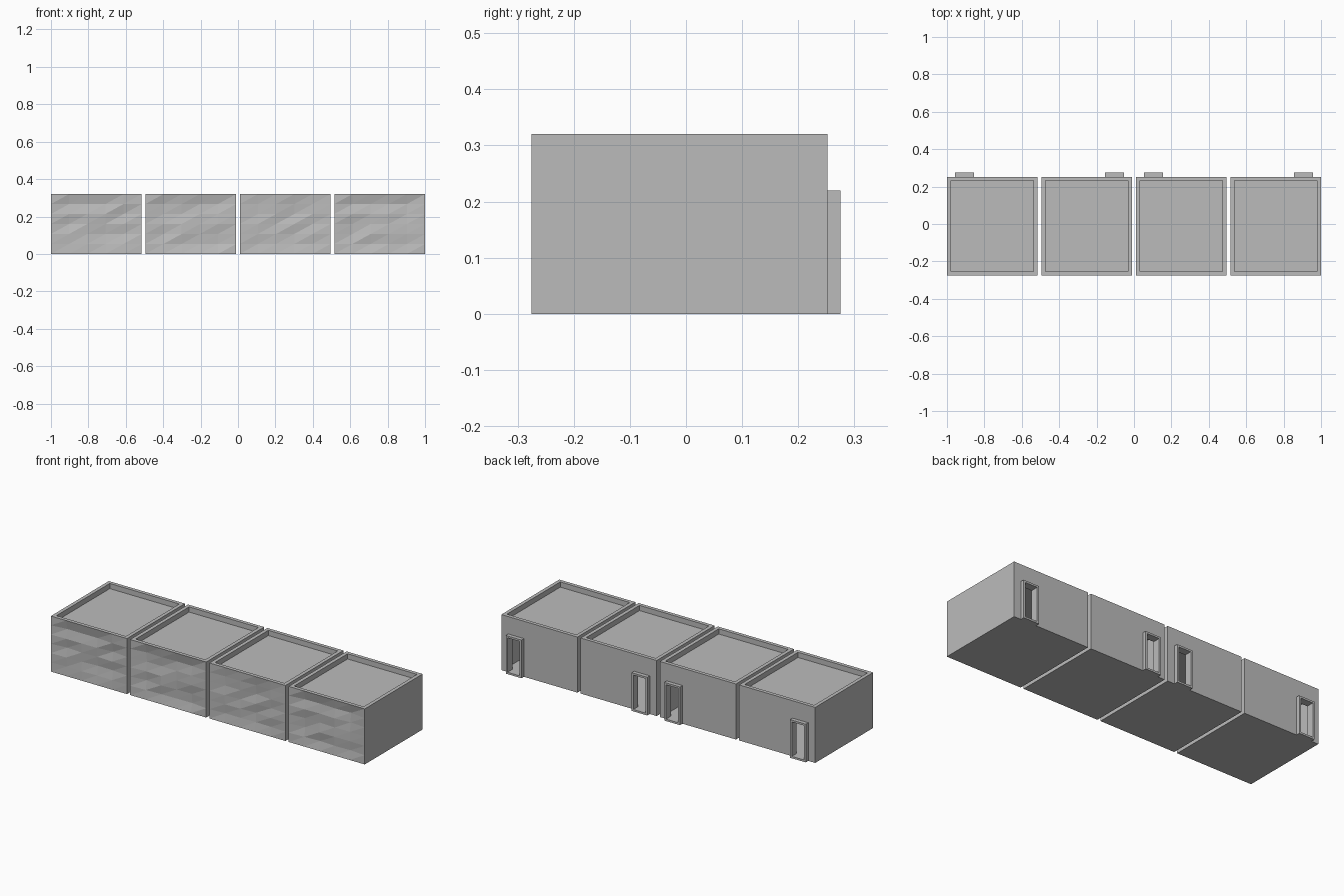
import bpy, bmesh, random
from mathutils import Vector

cube = bpy.data.objects.get("Cube")
if cube:
    bpy.data.objects.remove(cube, do_unlink=True)

random.seed(4)

grey = bpy.data.materials.new("plain_grey")
grey.use_nodes = True
COLOUR = (0.5, 0.5, 0.5, 1)
grey.diffuse_color = COLOUR
grey.node_tree.nodes["Principled BSDF"].inputs["Base Color"].default_value = COLOUR

WIDTH, PITCH, HEIGHT = 0.485, 0.505, 0.32
FRONT, BACK, WALL = -0.275, 0.2525, 0.021
DOOR_OUT, DOOR_W, DOOR_H, JAMB = 0.275, 0.10, 0.22, 0.011
ROOF, SLAB = 0.29, 0.02


def add_box(bm, lo, hi):
    size = Vector(hi) - Vector(lo)
    made = bmesh.ops.create_cube(bm, size=1)["verts"]
    for v in made:
        v.co = Vector(lo) + Vector([(c + 0.5) * s for c, s in zip(v.co, size)])


def finish(name, bm):
    mesh = bpy.data.meshes.new(name)
    bm.to_mesh(mesh)
    bm.free()
    obj = bpy.data.objects.new(name, mesh)
    mesh.materials.append(grey)
    bpy.context.collection.objects.link(obj)
    return obj


def box(name, lo, hi):
    bm = bmesh.new()
    add_box(bm, lo, hi)
    return finish(name, bm)


def cut(obj, cutter):
    cutter.hide_render = True
    mod = obj.modifiers.new("cut", "BOOLEAN")
    mod.operation = "DIFFERENCE"
    mod.solver = "EXACT"
    mod.object = cutter
    bpy.context.view_layer.objects.active = obj
    bpy.ops.object.modifier_apply(modifier=mod.name)
    bpy.data.objects.remove(cutter, do_unlink=True)


def rough_front(obj, x0, x1):
    """Split the front wall into shallow, slanted facets."""
    bm = bmesh.new()
    bm.from_mesh(obj.data)
    outer = [f for f in bm.faces if f.normal.y < -0.9
             and abs(f.calc_center_median().y - FRONT) < 0.001]
    bmesh.ops.delete(bm, geom=outer, context="FACES_ONLY")
    cols, rows = 5, 6
    grid = []
    for r in range(rows + 1):
        row = []
        for c in range(cols + 1):
            inner = 0 < r < rows and 0 < c < cols
            depth = random.uniform(0, 0.014) if inner else 0
            row.append(bm.verts.new((x0 + (x1 - x0) * c / cols,
                                     FRONT + depth, HEIGHT * r / rows)))
        grid.append(row)
    for r in range(rows):
        for c in range(cols):
            a, b = grid[r][c], grid[r][c + 1]
            d, e = grid[r + 1][c], grid[r + 1][c + 1]
            bm.faces.new((a, b, e))
            bm.faces.new((a, e, d))
    bm.to_mesh(obj.data)
    bm.free()


for i in range(4):
    x0 = -1 + PITCH * i
    x1 = x0 + WIDTH
    # Doorways alternate between the two ends of the back wall
    door = x0 + 0.044 if i % 2 == 0 else x1 - 0.044 - DOOR_W

    # Hollow room with a sunken roof and raised rim
    room = box(f"room_{i + 1}", (x0, FRONT, 0), (x1, BACK, HEIGHT))
    cut(room, box("roof_cutter", (x0 + WALL, FRONT + WALL, ROOF),
                  (x1 - WALL, BACK - WALL, HEIGHT + 0.1)))
    cut(room, box("inside_cutter", (x0 + WALL, FRONT + WALL, JAMB),
                  (x1 - WALL, BACK - WALL, ROOF - SLAB)))
    cut(room, box("doorway_cutter", (door + JAMB, BACK - 2 * WALL, JAMB),
                  (door + DOOR_W - JAMB, BACK + 0.1, DOOR_H - JAMB)))
    rough_front(room, x0, x1)

    # Projecting door surround with a threshold
    bm = bmesh.new()
    for side in (door, door + DOOR_W - JAMB):
        add_box(bm, (side, BACK, 0), (side + JAMB, DOOR_OUT, DOOR_H))
    for z in (0, DOOR_H - JAMB):
        add_box(bm, (door + JAMB, BACK, z),
                (door + DOOR_W - JAMB, DOOR_OUT, z + JAMB))
    finish(f"door_frame_{i + 1}", bm)
